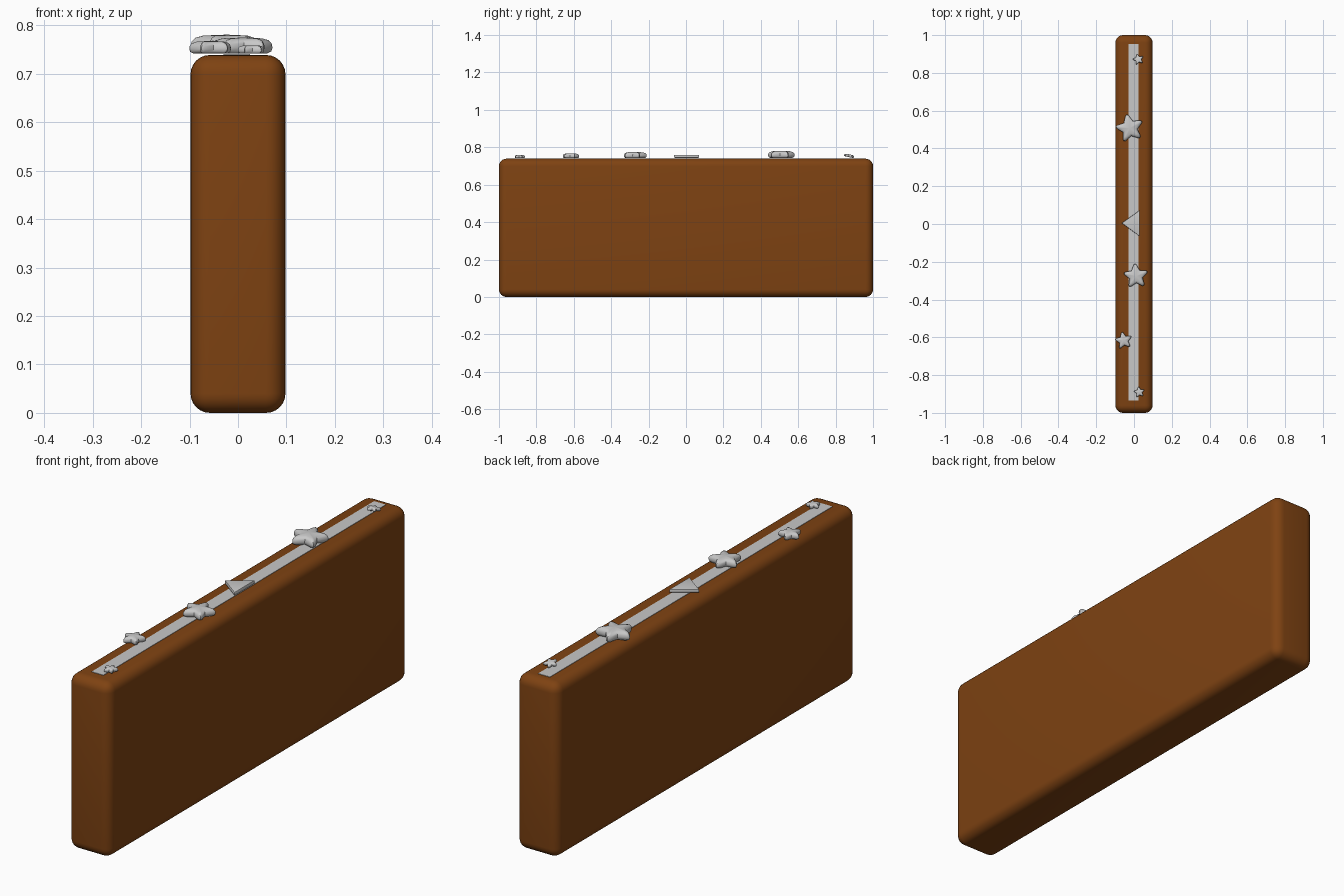
import bpy, bmesh, math
from mathutils import Matrix, Vector

if "Cube" in bpy.data.objects:
    bpy.data.objects.remove(bpy.data.objects["Cube"])


def material(name, rgb):
    m = bpy.data.materials.new(name)
    m.diffuse_color = (*rgb, 1)
    m.use_nodes = True
    m.node_tree.nodes["Principled BSDF"].inputs["Base Color"].default_value = m.diffuse_color
    return m


brown = material("brown wood", (0.21, 0.055, 0.006))
grey = material("light grey", (0.58, 0.58, 0.58))


def add_object(name, bm, mat, angle=None):
    bmesh.ops.recalc_face_normals(bm, faces=bm.faces)
    me = bpy.data.meshes.new(name)
    bm.to_mesh(me)
    bm.free()
    ob = bpy.data.objects.new(name, me)
    bpy.context.collection.objects.link(ob)
    me.materials.append(mat)
    if angle:
        bpy.ops.object.select_all(action='DESELECT')
        ob.select_set(True)
        bpy.context.view_layer.objects.active = ob
        bpy.ops.object.shade_smooth_by_angle(angle=math.radians(angle))
    return ob


def box(x0, x1, y0, y1, z0, z1):
    bm = bmesh.new()
    bmesh.ops.create_cube(bm, size=1)
    bmesh.ops.scale(bm, vec=(x1 - x0, y1 - y0, z1 - z0), verts=bm.verts)
    bmesh.ops.translate(bm, vec=((x0 + x1) / 2, (y0 + y1) / 2, (z0 + z1) / 2), verts=bm.verts)
    return bm


# Body: tall slab with rounded edges
bm = box(-0.098, 0.098, -1, 1, 0, 0.739)
bmesh.ops.bevel(bm, geom=bm.edges[:], offset=0.04, segments=6, profile=0.5, affect='EDGES')
add_object("body", bm, brown, 40)

# Flat strip along the top
add_object("top_strip", box(-0.03, 0.025, -0.935, 0.952, 0.736, 0.741), grey)


# Puffy five-pointed stars, stacked from scaled star outlines
def star(name, x, y, z, radius, height, turn=0, tilt=0):
    bm = bmesh.new()
    outline = []
    for i in range(5):
        a = math.radians(90 + 72 * i)
        for da, r in ((-7, 0.93), (0, 1.0), (7, 0.93), (36, 0.56)):
            b = a + math.radians(da)
            outline.append((math.cos(b) * r * radius, math.sin(b) * r * radius))
    rings = []
    for s, h in ((0.82, 0), (0.96, 0.14), (1, 0.36), (0.98, 0.6), (0.88, 0.82), (0.65, 0.95)):
        rings.append([bm.verts.new((px * s, py * s, h * height)) for px, py in outline])
    n = len(outline)
    for a, b in zip(rings, rings[1:]):
        for i in range(n):
            bm.faces.new((a[i], a[(i + 1) % n], b[(i + 1) % n], b[i]))
    for ring, h in ((rings[0], 0), (rings[-1], 1)):
        c = bm.verts.new((0, 0, h * height))
        for i in range(n):
            bm.faces.new((ring[i], ring[(i + 1) % n], c))
    m = (Matrix.Translation((x, y, z)) @ Matrix.Rotation(math.radians(tilt), 4, 'X')
         @ Matrix.Rotation(math.radians(turn), 4, 'Z'))
    bm.transform(m)
    add_object(name, bm, grey, 50)


star("star_large", -0.023, 0.507, 0.743, 0.075, 0.038, 12)
star("star_medium", 0.01, -0.276, 0.742, 0.066, 0.033, 4)
star("star_left", -0.055, -0.617, 0.742, 0.046, 0.026, 10)
star("star_front", 0.028, -0.89, 0.742, 0.029, 0.017, 8)
star("star_back", 0.023, 0.87, 0.748, 0.029, 0.015, 15, -12)

# Triangle plate pointing left
bm = bmesh.new()
face = bm.faces.new([bm.verts.new(p) for p in
                     ((-0.065, 0.005, 0.744), (0.029, -0.065, 0.744), (0.029, 0.072, 0.744))])
ext = bmesh.ops.extrude_face_region(bm, geom=[face])
bmesh.ops.translate(bm, vec=Vector((0, 0, 0.015)),
                    verts=[v for v in ext["geom"] if isinstance(v, bmesh.types.BMVert)])
bmesh.ops.bevel(bm, geom=bm.edges[:], offset=0.003, segments=2, profile=0.5, affect='EDGES')
add_object("triangle_plate", bm, grey, 40)
